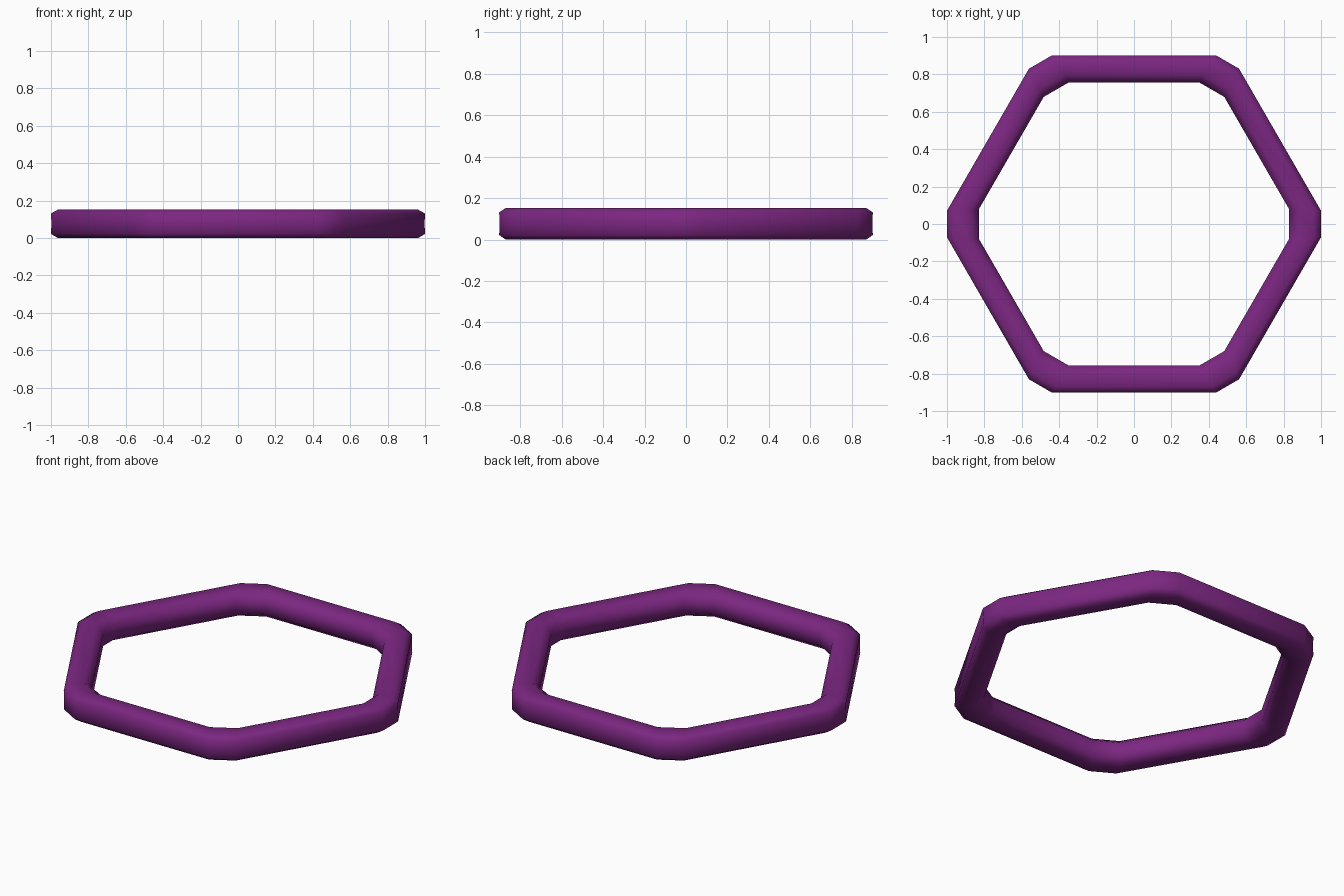
import bpy, bmesh
from math import pi
from mathutils import Vector, Matrix

if "Cube" in bpy.data.objects:
    bpy.data.objects.remove(bpy.data.objects["Cube"])

# Tube cross-section: t runs 0 (inner) to 1 (outer), paired with height z
section = [(1.0, 0.022), (0.985, 0.076), (1.0, 0.131), (0.78, 0.152), (0.27, 0.152),
           (0.0, 0.115), (0.0, 0.037), (0.27, 0.0), (0.78, 0.0)]

# Inner and outer ends of one side of a blunted hexagon corner
inner, outer = Vector((0.83, 0.078, 0)), Vector((1.0, 0.071, 0))

bm = bmesh.new()
rings = []
for k in range(6):
    turn = Matrix.Rotation(k * pi / 3, 3, 'Z')
    for side in (-1, 1):
        ring = []
        for t, z in section:
            p = inner.lerp(outer, t)
            ring.append(bm.verts.new(turn @ Vector((p.x, p.y * side, z))))
        rings.append(ring)

# Bridge neighbouring sections into a closed ring
n = len(section)
for i, a in enumerate(rings):
    b = rings[(i + 1) % len(rings)]
    for j in range(n):
        bm.faces.new((a[j], b[j], b[(j + 1) % n], a[(j + 1) % n]))
bmesh.ops.recalc_face_normals(bm, faces=bm.faces)
for f in bm.faces:
    f.smooth = True

mesh = bpy.data.meshes.new("hexagonal_ring")
bm.to_mesh(mesh)
bm.free()
ring_obj = bpy.data.objects.new("hexagonal_ring", mesh)
bpy.context.collection.objects.link(ring_obj)

# Purple finish
mat = bpy.data.materials.new("purple")
mat.diffuse_color = (0.2, 0.02, 0.22, 1)
mat.use_nodes = True
mat.node_tree.nodes["Principled BSDF"].inputs["Base Color"].default_value = mat.diffuse_color
mesh.materials.append(mat)
